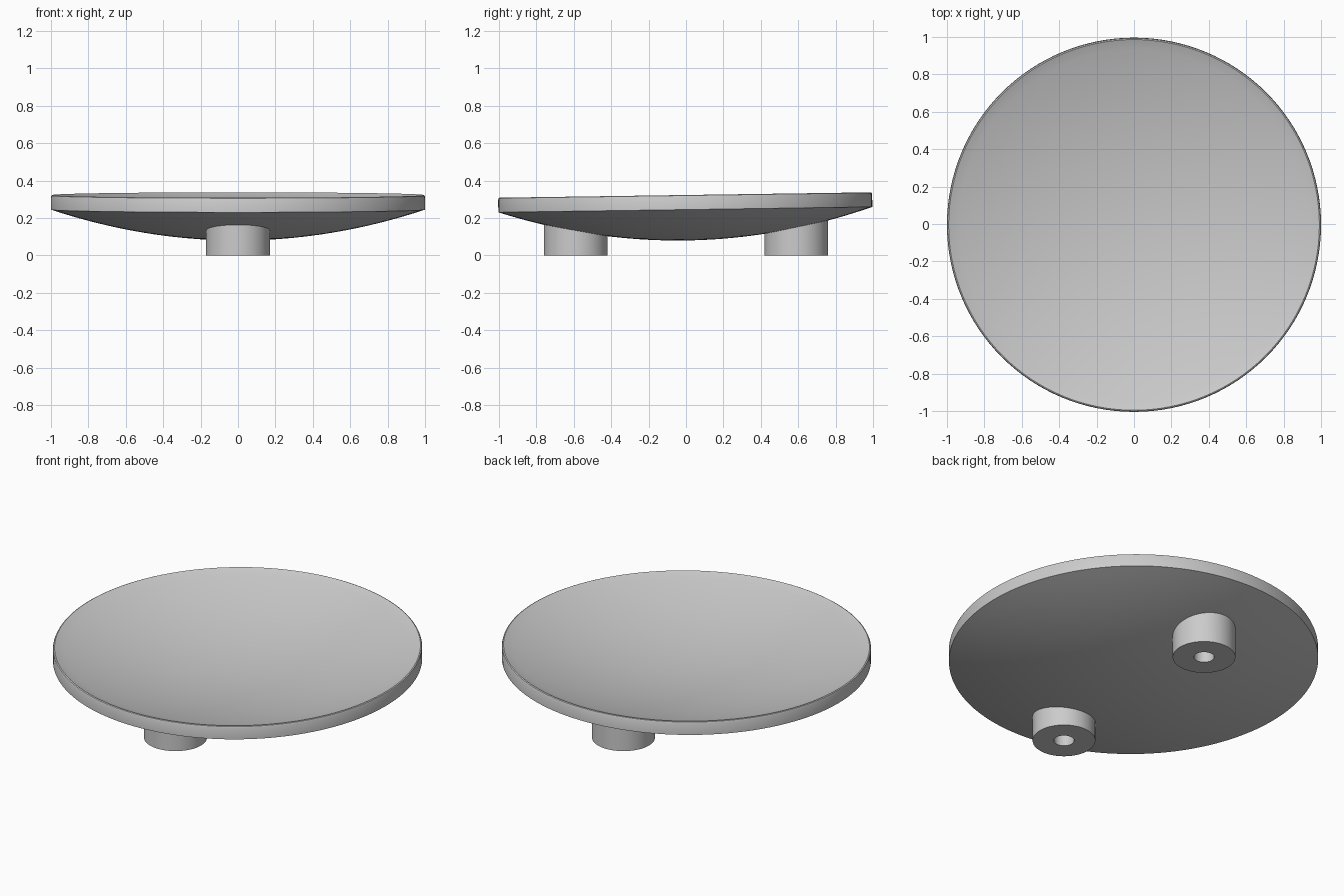
import bpy, bmesh, math
from mathutils import Matrix, Vector

if "Cube" in bpy.data.objects:
    bpy.data.objects.remove(bpy.data.objects["Cube"], do_unlink=True)

grey = bpy.data.materials.new("light grey")
grey.use_nodes = True
colour = (0.6, 0.6, 0.6, 1)
grey.diffuse_color = colour
grey.node_tree.nodes["Principled BSDF"].inputs["Base Color"].default_value = colour

TILT = 0.0145      # the dish leans slightly forward
SAG = 0.165        # depth of the curve
BOTTOM = 0.08      # lowest point of the underside
THICK = 0.08


def curve(r):
    return BOTTOM + SAG * r * r


def lathe(profile, steps, closed=False):
    """Spin a list of (radius, height) points round z."""
    bm = bmesh.new()
    verts = [bm.verts.new((r, 0, z)) for r, z in profile]
    pairs = list(zip(verts, verts[1:]))
    if closed:
        pairs.append((verts[-1], verts[0]))
    edges = [bm.edges.new(p) for p in pairs]
    bmesh.ops.spin(bm, geom=verts + edges, cent=(0, 0, 0), axis=(0, 0, 1),
                   angle=math.tau, steps=steps, use_merge=False)
    bmesh.ops.remove_doubles(bm, verts=bm.verts, dist=1e-4)
    bmesh.ops.recalc_face_normals(bm, faces=bm.faces)
    return bm


def finish(bm, name):
    mesh = bpy.data.meshes.new(name)
    bm.to_mesh(mesh)
    bm.free()
    mesh.materials.append(grey)
    ob = bpy.data.objects.new(name, mesh)
    bpy.context.collection.objects.link(ob)
    bpy.ops.object.select_all(action="DESELECT")
    ob.select_set(True)
    bpy.context.view_layer.objects.active = ob
    bpy.ops.object.shade_smooth_by_angle(angle=math.radians(35))
    return ob


# Shallow curved dish with a softly rounded upper rim
N = 20
under = [(i / N, curve(i / N)) for i in range(N + 1)]
rim_z = curve(1) + THICK
rim = [(1, rim_z - 0.012), (0.997, rim_z - 0.005), (0.991, rim_z - 0.002)]
top = [(r * 0.985, curve(r * 0.985) + THICK) for r, _ in reversed(under)]
bm = lathe(under + rim + top, 128)
bmesh.ops.transform(bm, matrix=Matrix.Rotation(TILT, 4, "X"), verts=bm.verts)
finish(bm, "dish")

# Two hollow round feet whose tops end inside the dish shell
for name, y in (("front_foot", -0.59), ("back_foot", 0.59)):
    bm = lathe([(0.055, 1), (0.055, 0), (0.17, 0), (0.17, 1)], 64, closed=True)
    bmesh.ops.translate(bm, verts=bm.verts, vec=Vector((0, y, 0)))
    for v in bm.verts:
        if v.co.z > 0.5:
            v.co.z = curve(v.co.xy.length) + TILT * v.co.y + THICK / 2
    finish(bm, name)
